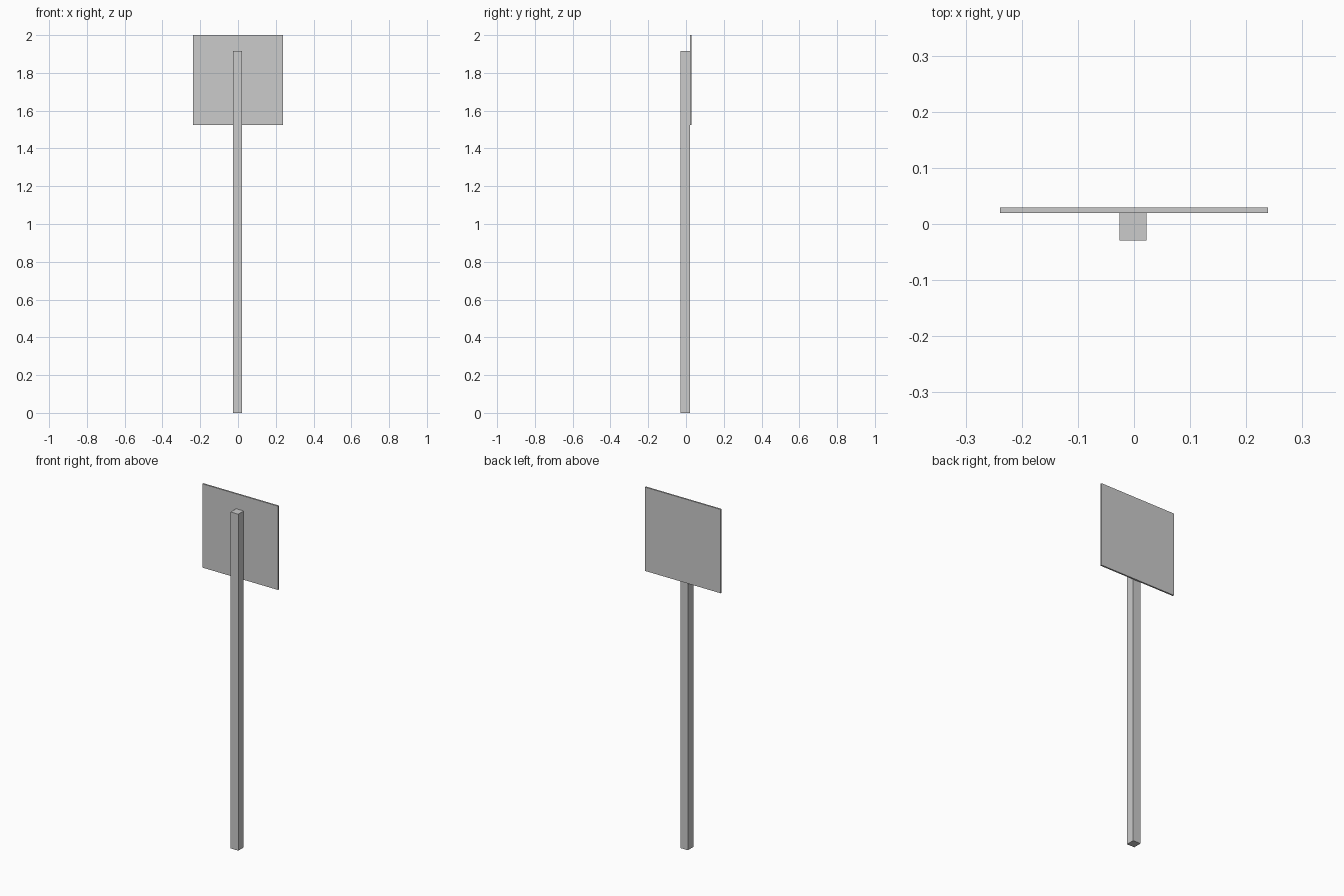
import bpy

if "Cube" in bpy.data.objects:
    bpy.data.objects.remove(bpy.data.objects["Cube"])


def box(name, lo, hi):
    """Axis-aligned box between two corners."""
    bpy.ops.mesh.primitive_cube_add(size=1, location=[(a + b) / 2 for a, b in zip(lo, hi)])
    obj = bpy.context.object
    obj.name = name
    obj.scale = [b - a for a, b in zip(lo, hi)]
    bpy.ops.object.transform_apply(location=False, rotation=False, scale=True)
    return obj


# Square post, very slightly off centre
box("post", (-0.026, -0.029, 0), (0.022, 0.020, 1.915))

# Thin square sign panel fixed to the back of the post
box("sign_panel", (-0.239, 0.020, 1.523), (0.239, 0.029, 2.0))
